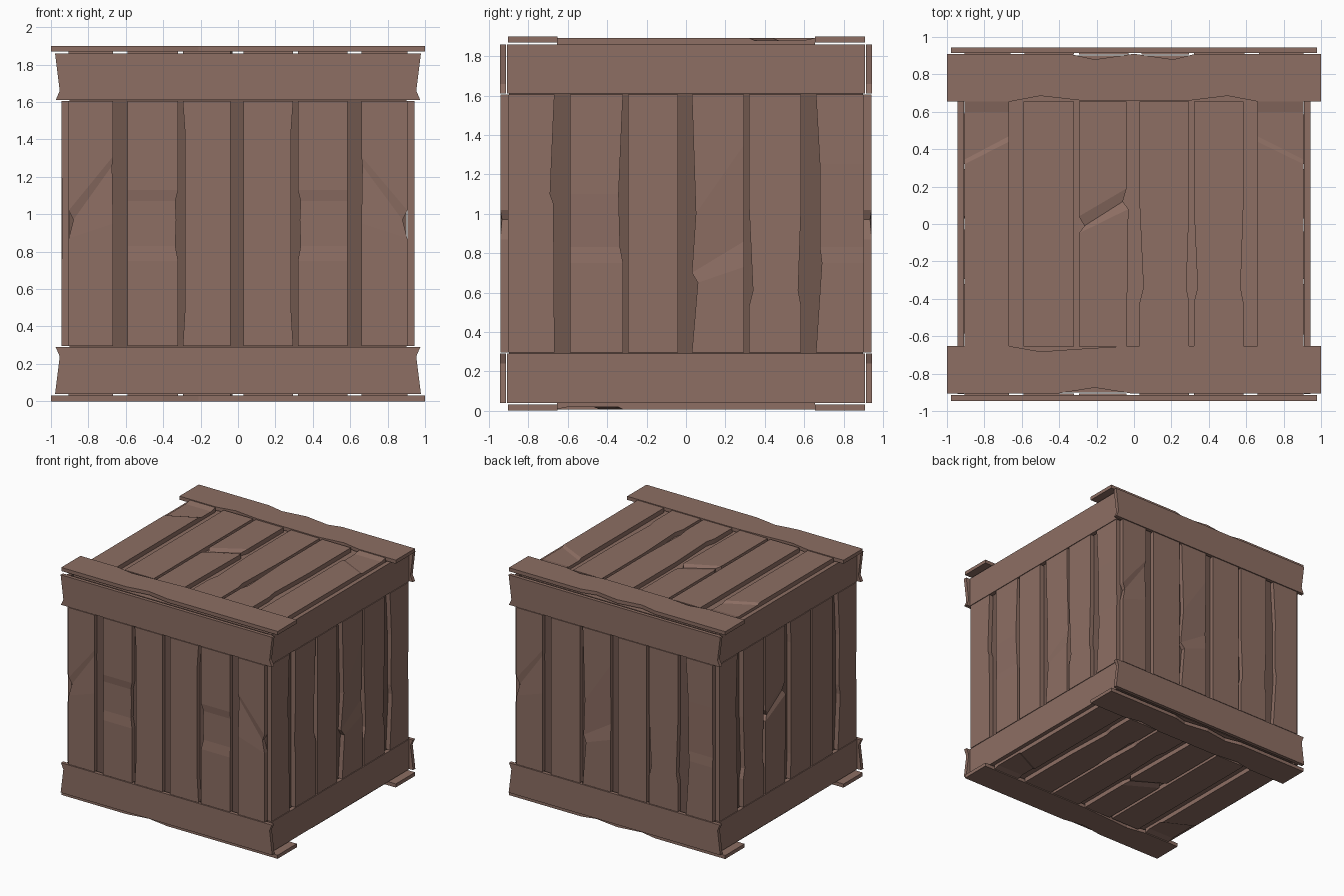
import bpy, bmesh
from math import radians
from mathutils import Matrix, Vector

if "Cube" in bpy.data.objects:
    bpy.data.objects.remove(bpy.data.objects["Cube"])


def material(name, rgb):
    m = bpy.data.materials.new(name)
    m.diffuse_color = (*rgb, 1)
    m.use_nodes = True
    m.node_tree.nodes["Principled BSDF"].inputs["Base Color"].default_value = m.diffuse_color
    return m


WOOD = material("wood", (0.266, 0.156, 0.125))
DARK = material("dark_wood", (0.16, 0.095, 0.076))
MID = Vector((0, 0, 0.95))          # crate centre
H = 0.655                           # half length of a plank


def finish(name, bm, mats=(WOOD,)):
    bmesh.ops.recalc_face_normals(bm, faces=bm.faces)
    me = bpy.data.meshes.new(name)
    bm.to_mesh(me)
    bm.free()
    for m in mats:
        me.materials.append(m)
    ob = bpy.data.objects.new(name, me)
    bpy.context.collection.objects.link(ob)
    return ob


def prism(name, outline, place, shift):
    """Extrude an outline, with place(a, b) giving its 3D points."""
    bm = bmesh.new()
    f = bm.faces.new([bm.verts.new(place(a, b)) for a, b in outline])
    r = bmesh.ops.extrude_face_region(bm, geom=[f])
    bmesh.ops.translate(bm, vec=shift,
                        verts=[v for v in r["geom"] if isinstance(v, bmesh.types.BMVert)])
    return finish(name, bm)


def add_plank(bm, u0, u1, stations, rot, flip):
    """Stations: (t left, t right, edge shift left, edge shift right, sunk)."""
    s = -1 if flip else 1
    rows = []
    for tl, tr, el, er, sunk in [(-H, -H, 0, 0, 0)] + stations + [(H, H, 0, 0, 0)]:
        pts = [(u0 + el, -0.943 + sunk, tl), (u1 + er, -0.943 + sunk, tr),
               (u1 + er, -0.905, tr), (u0 + el, -0.905, tl)]
        rows.append([bm.verts.new(rot @ Vector((s * x, y, z)) + MID) for x, y, z in pts])
    for a, b in zip(rows, rows[1:]):
        for i in range(4):
            j = (i + 1) % 4
            bm.faces.new((a[i], a[j], b[j], b[i]))
    bm.faces.new(rows[0])
    bm.faces.new(rows[-1])


# plank spans across a face
SPANS = [(-0.905, -0.668), (-0.59, -0.32), (-0.295, -0.04),
         (0.03, 0.295), (0.32, 0.585), (0.66, 0.905)]

# worn spots
CORNER = [(-0.08, 0.0, 0, 0, 0), (0.02, 0.31, 0.025, -0.005, 0.008), (0.07, 0.36, 0, 0, 0)]
WORN = [(-0.20, -0.20, 0, 0, 0), (-0.12, -0.12, 0, -0.015, 0.008), (0.02, 0.02, 0, -0.01, 0.008),
        (0.12, 0.12, 0, -0.015, 0.008), (0.18, 0.18, 0, 0, 0)]
BOWED = [(-0.45, -0.45, 0.012, 0, 0), (0.48, 0.48, 0.012, 0, 0)]
BULGE = [(0.1, 0.1, 0, -0.005, 0), (0.15, 0.15, 0, -0.022, 0), (0.55, 0.55, 0, -0.005, 0)]
SPLIT = [(-0.30, -0.22, 0.03, 0, 0), (-0.25, -0.09, 0, 0, 0.012), (0.05, 0.4, 0.02, 0, 0)]
LEAN = [(-0.2, -0.2, 0.03, 0, 0), (-0.12, -0.12, 0.02, 0, 0.005), (0.3, 0.3, 0.02, 0, 0)]
GROOVE = [(-0.05, 0.08, 0, 0.01, 0), (-0.01, 0.12, 0.03, -0.02, 0.014),
          (0.04, 0.19, 0, 0, 0)]
STEP = [(0.32, 0.44, 0, 0, 0), (0.345, 0.47, 0, 0, 0.012), (0.6, 0.6, 0, 0, 0.012)]
NICK = [(-0.42, -0.42, 0, 0, 0), (-0.34, -0.34, 0.02, -0.015, 0), (0.1, 0.1, 0, 0, 0)]

# per face: rotation, planks for spans 0-5, which of them are mirrored
FRONT = [CORNER, WORN, BOWED, BOWED, WORN, CORNER]
SIDE = [BULGE, WORN[:2] + BULGE[1:], [], SPLIT, NICK, LEAN]
LID = [STEP, [], GROOVE, NICK, NICK, STEP]
FACES = {
    "front_planks": (Matrix.Rotation(0, 3, 'Z'), FRONT, (3, 4, 5)),
    "right_planks": (Matrix.Rotation(radians(90), 3, 'Z'), SIDE, ()),
    "back_planks": (Matrix.Rotation(radians(180), 3, 'Z'), [CORNER, [], SPLIT, [], NICK, LEAN], ()),
    "left_planks": (Matrix.Rotation(radians(-90), 3, 'Z'), [BULGE, NICK, GROOVE, BOWED, [], LEAN], ()),
    "top_planks": (Matrix.Rotation(radians(-90), 3, 'X'), LID, (5,)),
    "bottom_planks": (Matrix.Rotation(radians(90), 3, 'X'), LID, (5,)),
}
for name, (rot, wear, flipped) in FACES.items():
    bm = bmesh.new()
    for i, (u0, u1) in enumerate(SPANS):
        flip = i in flipped
        if flip:
            u0, u1 = -u1, -u0
        add_plank(bm, u0, u1, wear[i], rot, flip)
    finish(name, bm)

# inner box seen through the gaps: dark walls, plain top and bottom
bm = bmesh.new()
bmesh.ops.create_cube(bm, size=1, matrix=Matrix.Translation(MID) @ Matrix.Diagonal((1.8, 1.8, 1.81, 1)))
bm.normal_update()
for f in bm.faces:
    f.material_index = 0 if abs(f.normal.z) > 0.5 else 1
finish("inner_box", bm, (WOOD, DARK))

# bands round the walls: notched ends at front and back, plain at the sides
half = [(0.978, 1.86), (0.953, 1.66), (0.975, 1.61)]
notched = half + [(-x, z) for x, z in reversed(half)]
plain = [(0.91, 1.86), (0.91, 1.61), (-0.91, 1.61), (-0.91, 1.86)]
for level, fz in (("upper", lambda z: z), ("lower", lambda z: 1.9 - z)):
    for side, s in (("front", -1), ("back", 1)):
        prism(f"{side}_{level}_band", notched,
              lambda a, b: (a, s * 0.945, fz(b)), (0, -s * 0.03, 0))
    for side, s in (("left", -1), ("right", 1)):
        prism(f"{side}_{level}_band", plain,
              lambda a, b: (s * 0.943, a, fz(b)), (-s * 0.035, 0, 0))

# long boards on the top and bottom with wavy edges
back_board = [(-1, 0.91), (-0.35, 0.91), (-0.21, 0.88), (0, 0.91), (0.21, 0.88), (0.33, 0.91),
              (1, 0.91), (1, 0.655), (0.66, 0.655), (0.5, 0.685), (0.28, 0.658),
              (-0.28, 0.66), (-0.5, 0.685), (-0.66, 0.655), (-1, 0.655)]
front_board = [(-1, -0.905), (-0.4, -0.905), (-0.21, -0.875), (-0.02, -0.905), (1, -0.905),
               (1, -0.652), (-0.02, -0.652), (-0.25, -0.665), (-0.5, -0.682),
               (-0.67, -0.652), (-1, -0.652)]
for side, outline in (("front", front_board), ("back", back_board)):
    prism(f"{side}_top_board", outline, lambda a, b: (a, b, 1.9), (0, 0, -0.03))
    prism(f"{side}_bottom_board", outline, lambda a, b: (a, b, 0), (0, 0, 0.03))
